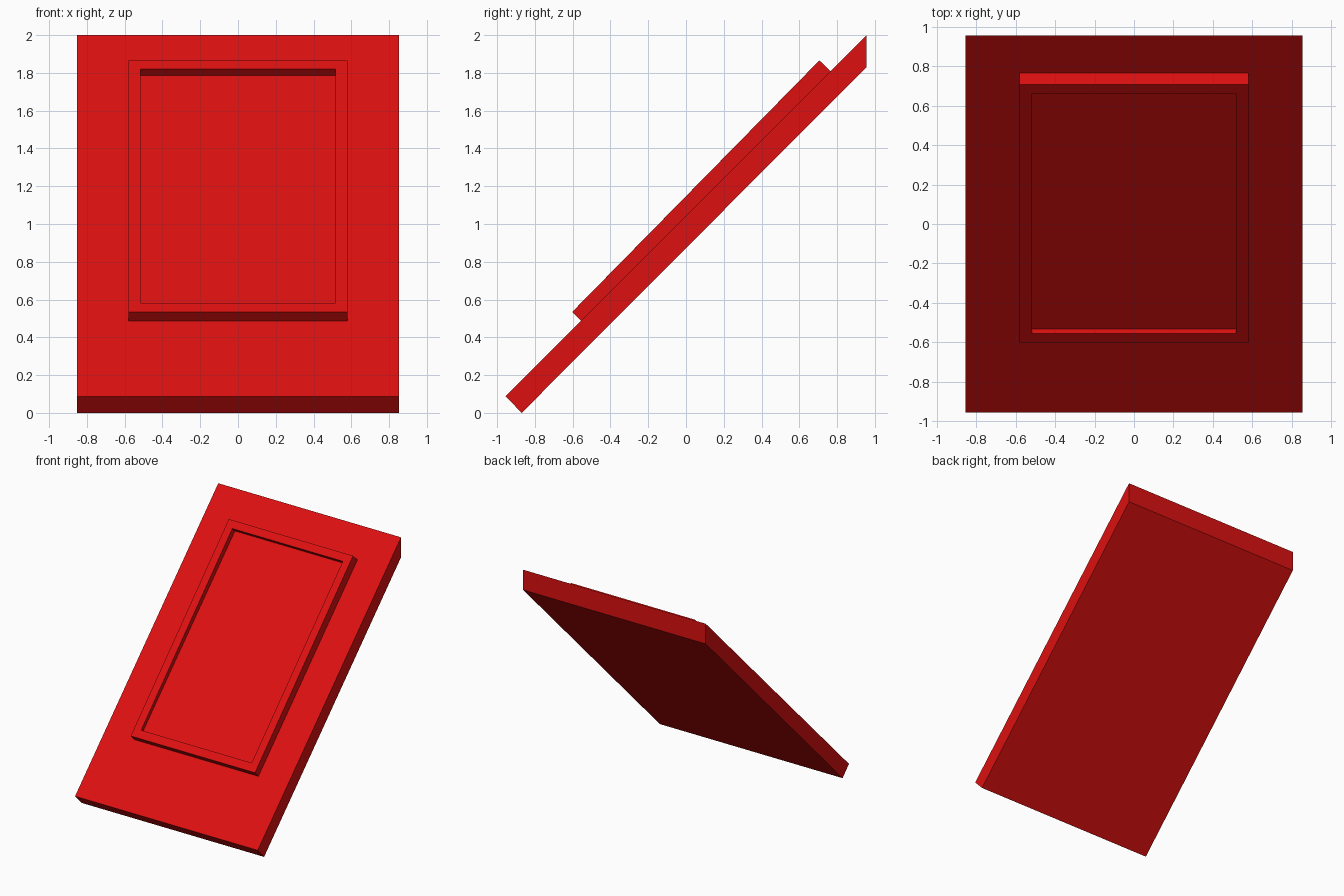
import bpy
import bmesh

cube = bpy.data.objects.get("Cube")
if cube:
    bpy.data.objects.remove(cube, do_unlink=True)

red = bpy.data.materials.new("bright red")
red.use_nodes = True
RED = (0.72, 0.005, 0.005, 1.0)
red.diffuse_color = RED
red.node_tree.nodes["Principled BSDF"].inputs["Base Color"].default_value = RED


def finish(name, bm):
    """Turn a bmesh into a flat-shaded red object."""
    bmesh.ops.recalc_face_normals(bm, faces=bm.faces)
    mesh = bpy.data.meshes.new(name)
    bm.to_mesh(mesh)
    bm.free()
    mesh.materials.append(red)
    obj = bpy.data.objects.new(name, mesh)
    bpy.context.collection.objects.link(obj)
    return obj


def ring(bm, half_width, low, high):
    """Rectangle across x, between two (y, z) points on the slope."""
    corners = [(-half_width, *low), (half_width, *low),
               (half_width, *high), (-half_width, *high)]
    return [bm.verts.new(c) for c in corners]


def skin(bm, rings):
    """Join successive rings with quads and cap both ends."""
    for a, b in zip(rings, rings[1:]):
        for i in range(4):
            j = (i + 1) % 4
            bm.faces.new((a[i], a[j], b[j], b[i]))
    bm.faces.new(rings[0])
    bm.faces.new(rings[-1])


# Sloping slab with a vertical back edge
bm = bmesh.new()
skin(bm, [ring(bm, 0.853, (-0.87, 0.0), (0.955, 1.83)),
          ring(bm, 0.853, (-0.955, 0.088), (0.955, 2.0))])
finish("sloping_slab", bm)

# Raised frame: base, outer rim, inner rim, then recessed panel
bm = bmesh.new()
skin(bm, [ring(bm, 0.58, (-0.556, 0.487), (0.766, 1.809)),
          ring(bm, 0.58, (-0.602, 0.535), (0.706, 1.866)),
          ring(bm, 0.516, (-0.555, 0.583), (0.661, 1.82)),
          ring(bm, 0.516, (-0.533, 0.56), (0.696, 1.786))])
finish("raised_frame_and_panel", bm)
